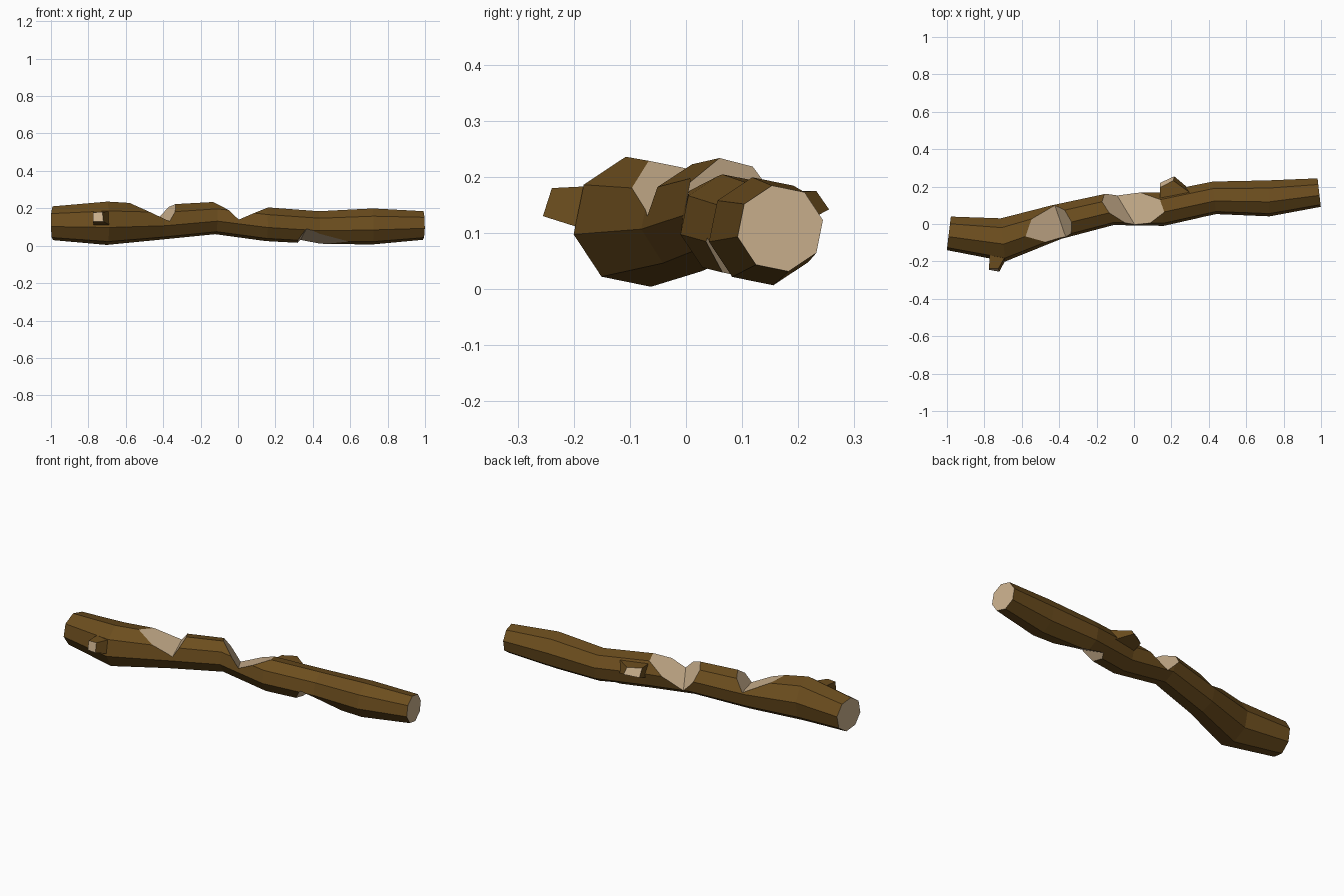
import bpy, bmesh, math
from mathutils import Vector, Matrix

if "Cube" in bpy.data.objects:
    bpy.data.objects.remove(bpy.data.objects["Cube"])


def material(name, color):
    m = bpy.data.materials.new(name)
    m.diffuse_color = (*color, 1)
    m.use_nodes = True
    m.node_tree.nodes["Principled BSDF"].inputs["Base Color"].default_value = m.diffuse_color
    return m


BARK = material("bark", (0.15, 0.075, 0.013))
WOOD = material("cut_wood", (0.60, 0.44, 0.27))


def make_object(name, bm):
    bmesh.ops.recalc_face_normals(bm, faces=bm.faces)
    me = bpy.data.meshes.new(name)
    bm.to_mesh(me)
    bm.free()
    me.materials.append(BARK)
    me.materials.append(WOOD)
    ob = bpy.data.objects.new(name, me)
    bpy.context.collection.objects.link(ob)
    return ob


# Log: eight-sided rings swept along a crooked path (x, y, z, radius)
path = [(-0.99, -0.05, 0.12, 0.092), (-0.70, -0.085, 0.12, 0.118),
        (-0.415, 0.01, 0.125, 0.095), (-0.12, 0.08, 0.148, 0.088),
        (0.15, 0.08, 0.115, 0.092), (0.43, 0.14, 0.097, 0.089),
        (0.72, 0.137, 0.103, 0.098), (0.99, 0.168, 0.108, 0.078)]
SIDES = 8
bm = bmesh.new()
rings = []
for i, (x, y, z, r) in enumerate(path):
    a, b = path[max(i - 1, 0)], path[min(i + 1, len(path) - 1)]
    yaw = Matrix.Rotation(math.atan2(b[1] - a[1], b[0] - a[0]), 3, 'Z')
    ring = []
    for k in range(SIDES):
        t = math.radians(11) + k * math.tau / SIDES
        ring.append(bm.verts.new(Vector((x, y, z)) + yaw @ Vector((0, r * math.cos(t), r * math.sin(t)))))
    rings.append(ring)
for r0, r1 in zip(rings, rings[1:]):
    for k in range(SIDES):
        j = (k + 1) % SIDES
        bm.faces.new((r0[k], r0[j], r1[j], r1[k]))
for end in (rings[0], rings[-1]):
    bm.faces.new(end).material_index = 1
log = make_object("log", bm)


# Axe notches: wedge with a crease line, a long shallow face and a short steep face
def notch(start, crease, shallow, steep):
    start, crease = Vector(start), Vector(crease)
    bm = bmesh.new()
    for t in (-1, 2):
        p = start + crease * t
        for off in ((0, 0, 0), shallow, steep):
            bm.verts.new(p + Vector(off) * 1.8)
    bmesh.ops.convex_hull(bm, input=bm.verts[:])
    for f in bm.faces:
        f.material_index = 1
    cutter = make_object("notch_cutter", bm)
    cutter.hide_render = True
    mod = log.modifiers.new("notch", 'BOOLEAN')
    mod.operation = 'DIFFERENCE'
    mod.solver = 'EXACT'
    mod.object = cutter
    bpy.context.view_layer.objects.active = log
    bpy.ops.object.modifier_apply(modifier=mod.name)
    bpy.data.objects.remove(cutter)


notch((-0.365, -0.07, 0.13), (-0.06, 0.175, 0.02), (-0.20, 0, 0.092), (0.09, 0, 0.126))
notch((0.005, -0.005, 0.14), (-0.10, 0.165, -0.05), (0.20, 0, 0.086), (-0.10, 0, 0.115))
notch((0.365, 0.04, 0.09), (-0.03, 0.12, -0.058), (0.30, 0, -0.057), (-0.08, 0, -0.10))


# Broken branch stubs: tapered four-sided blocks with a bare wood tip
def stub(name, tip, base):
    bm = bmesh.new()
    t = [bm.verts.new(p) for p in tip]
    b = [bm.verts.new(p) for p in base]
    bm.faces.new(t).material_index = 1
    bm.faces.new(b)
    for k in range(4):
        j = (k + 1) % 4
        bm.faces.new((t[k], t[j], b[j], b[k]))
    make_object(name, bm)


stub("front_stub",
     [(-0.775, -0.237, 0.178), (-0.725, -0.239, 0.18), (-0.72, -0.255, 0.13), (-0.775, -0.245, 0.128)],
     [(-0.77, -0.12, 0.185), (-0.67, -0.14, 0.185), (-0.67, -0.16, 0.10), (-0.77, -0.14, 0.10)])
stub("back_stub",
     [(0.14, 0.195, 0.175), (0.21, 0.232, 0.175), (0.215, 0.255, 0.142), (0.14, 0.22, 0.13)],
     [(0.14, 0.12, 0.18), (0.31, 0.16, 0.17), (0.31, 0.175, 0.10), (0.14, 0.13, 0.10)])
